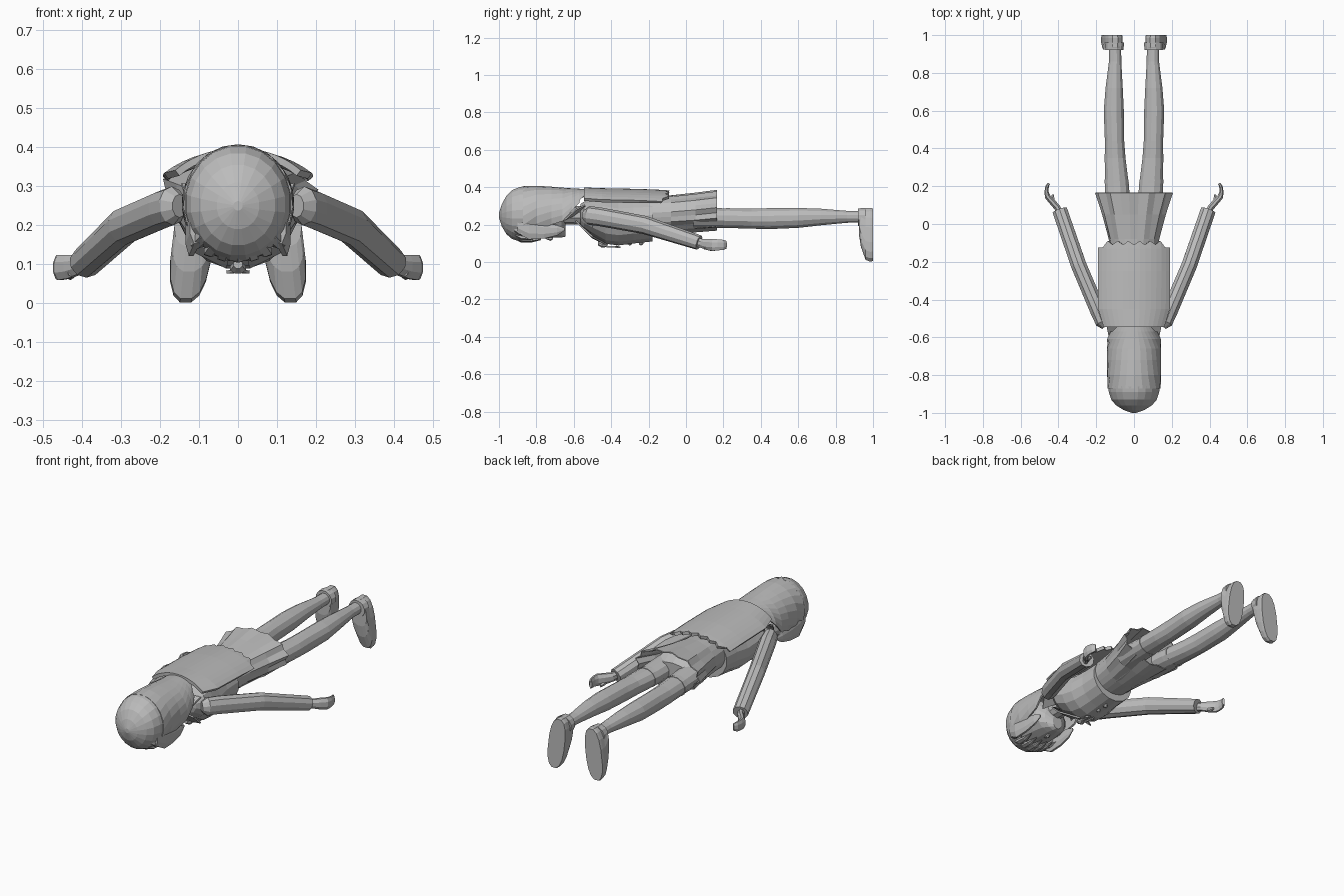
import bpy, bmesh, math
from mathutils import Vector

grey = bpy.data.materials.new("plain grey")
grey.diffuse_color = (0.5, 0.5, 0.5, 1)


def finish(name, bm, thick=0):
    bmesh.ops.recalc_face_normals(bm, faces=bm.faces)
    me = bpy.data.meshes.new(name)
    bm.to_mesh(me)
    bm.free()
    me.materials.append(grey)
    ob = bpy.data.objects.new(name, me)
    bpy.context.collection.objects.link(ob)
    if thick:
        mod = ob.modifiers.new("thickness", 'SOLIDIFY')
        mod.thickness = thick
        mod.offset = 0
    return ob


def skin(bm, rows, closed):
    n = len(rows[0])
    for a, b in zip(rows, rows[1:]):
        for i in range(n if closed else n - 1):
            j = (i + 1) % n
            bm.faces.new((a[i], a[j], b[j], b[i]))


def bulge(t, power):
    return math.copysign(abs(t) ** power, t)


def loft(name, rings, n=12, side=1, follow=False, skew=0, pleat=0, caps=True, power=1):
    """Rings are (x, y, z, half width, half height), set across y or across the path."""
    bm = bmesh.new()
    rows = []
    pts = [Vector(r[:3]) for r in rings]
    for k, (x, y, z, w, h) in enumerate(rings):
        u, v = Vector((1, 0, 0)), Vector((0, 0, 1))
        if follow:
            d = (pts[min(k + 1, len(pts) - 1)] - pts[max(k - 1, 0)]).normalized()
            u = d.cross(v).normalized()
            v = u.cross(d)
        row = []
        for i in range(n):
            a = 2 * math.pi * (i + 0.5) / n
            f = 1 - (pleat * k / (len(rings) - 1) if i % 2 else 0)
            p = pts[k] + u * (w * f * bulge(math.cos(a), power)) + v * (h * f * bulge(math.sin(a), power))
            p.x += skew * (0.29 - p.z)
            row.append(bm.verts.new((p.x * side, p.y, p.z)))
        rows.append(row)
    skin(bm, rows, True)
    if caps:
        bm.faces.new(rows[0])
        bm.faces.new(rows[-1])
    return finish(name, bm)


def shell(name, rings, n=16, scallop=0, thick=0.01):
    """Open arched sheet; rings are (y, z centre, half width, height, half angle)."""
    bm = bmesh.new()
    rows = []
    for k, (y, z, w, h, deg) in enumerate(rings):
        row = []
        for i in range(n + 1):
            t = 2 * i / n - 1
            a = math.radians(deg) * t
            dy = 0
            if k == len(rings) - 1:
                dy = scallop * (i % 2) + .05 * max(0, abs(t) - .8) / .2
            row.append(bm.verts.new((w * math.sin(a), y - dy, z + h * math.cos(a))))
        rows.append(row)
    skin(bm, rows, False)
    return finish(name, bm, thick)


def sheet(name, corners, side=1, thick=0.008):
    bm = bmesh.new()
    bm.faces.new([bm.verts.new((x * side, y, z)) for x, y, z in corners])
    return finish(name, bm, thick)


# Head: crown of the hair, hair shell open at the face, face and neck
loft("hair_crown", [(0, -1.0, .25, .012, .012), (0, -.985, .25, .055, .06), (0, -.96, .252, .096, .104),
                    (0, -.93, .254, .122, .132), (0, -.89, .256, .135, .147), (0, -.86, .257, .138, .15)], 20)
shell("hair_back", [(-.87, .256, .136, .146, 150), (-.8, .256, .139, .147, 125), (-.72, .255, .139, .143, 112),
                    (-.66, .255, .139, .138, 105), (-.61, .255, .139, .134, 82), (-.57, .255, .135, .132, 62),
                    (-.53, .255, .13, .13, 50)])
loft("face", [(0, -.87, .25, .12, .13), (0, -.82, .245, .126, .12), (0, -.76, .24, .124, .113),
              (0, -.70, .225, .105, .096), (0, -.665, .2, .07, .07), (0, -.645, .175, .03, .04)], 16)
loft("nose", [(0, -.75, .13, .004, .006), (0, -.725, .126, .01, .013), (0, -.712, .13, .006, .008)], 6)
loft("neck", [(0, -.7, .25, .045, .048), (0, -.53, .25, .05, .05)], 10)

# Fringe tufts over the brow
for i in range(-3, 4):
    x = i * .034
    z = .25 - .138 * math.sqrt(1 - (x / .15) ** 2)
    loft("fringe_tuft", [(x * .8, -.92, z + .03, .02, .02), (x, -.88, z + .005, .022, .013),
                         (x * 1.05, -.83, z + .002, .018, .01), (x * 1.08, -.775, z + .008, .003, .003)], 6)

# Torso with jacket, and the pleated skirt
loft("jacket", [(0, -.565, .255, .06, .055), (0, -.545, .25, .12, .075), (0, -.5, .24, .158, .1),
                (0, -.43, .225, .15, .13), (0, -.36, .215, .143, .128), (0, -.28, .222, .132, .125),
                (0, -.18, .228, .132, .12)], 16)
loft("hips", [(0, -.2, .25, .112, .1), (0, -.05, .255, .13, .1), (0, .06, .25, .14, .085),
              (0, .12, .24, .12, .06)], 14)
skirt = loft("skirt", [(0, -.2, .25, .118, .102), (0, -.08, .255, .135, .103), (0, .05, .265, .17, .107),
                       (0, .165, .277, .208, .11)], 24, pleat=.1, caps=False)
skirt.modifiers.new("thickness", 'SOLIDIFY').thickness = .006

# Long hair lying over the back with a scalloped end
shell("long_hair", [(-.545, .2, .22, .19, 45), (-.45, .2, .252, .186, 47), (-.25, .195, .255, .187, 47),
                    (-.13, .195, .255, .182, 47), (-.09, .195, .25, .18, 46)], 14, .02, .018)

# Scarf knot and jacket buttons on the chest
loft("scarf_knot", [(0, -.47, .1, .012, .012), (0, -.45, .09, .022, .014), (0, -.42, .09, .012, .01)], 8)
for y in (-.37, -.3, -.24):
    loft("button", [(0, y - .012, .1, .006, .006), (0, y, .097, .012, .01), (0, y + .012, .102, .006, .006)], 8)

for s in (1, -1):
    # Locks framing the face
    loft("side_lock", [(.105, -.9, .2, .02, .05), (.12, -.84, .175, .016, .058), (.12, -.76, .168, .014, .046),
                       (.118, -.69, .17, .011, .03), (.114, -.65, .175, .004, .008)], 8, s)
    # Collar wing, lapel and scarf tail
    sheet("collar_wing", [(.05, -.6, .25), (.1, -.65, .225), (.135, -.59, .28), (.145, -.54, .305), (.09, -.54, .3)], s)
    sheet("lapel", [(.05, -.59, .22), (.11, -.56, .19), (.115, -.5, .135), (.03, -.42, .092), (.02, -.5, .13)], s)
    sheet("scarf_tail", [(.005, -.44, .084), (.03, -.37, .08), (.012, -.35, .08)], s)
    # Sleeve, bent at the elbow
    loft("sleeve", [(.15, -.54, .25, .025, .03), (.168, -.52, .25, .038, .05), (.19, -.46, .242, .044, .05),
                    (.292, -.22, .198, .043, .049), (.392, .07, .104, .042, .04)], 10, s, True)
    # Hand with curled fingers and thumb
    loft("palm", [(.385, .04, .11, .018, .025), (.405, .085, .1, .018, .026), (.435, .12, .094, .018, .033),
                  (.458, .145, .092, .016, .035), (.463, .17, .092, .012, .032), (.46, .2, .092, .01, .029),
                  (.45, .215, .092, .007, .022)], 8, s, True)
    loft("thumb", [(.425, .1, .08, .012, .012), (.43, .135, .07, .01, .011), (.43, .155, .067, .006, .007)], 6, s, True)
    # Leg, stocking edge and shoe
    loft("leg", [(.085, .04, .24, .07, .06), (.09, .2, .235, .066, .054), (.1, .35, .232, .057, .055),
                 (.103, .44, .232, .053, .058), (.107, .6, .236, .055, .055), (.105, .72, .241, .047, .046),
                 (.1, .86, .242, .034, .033), (.1, .95, .242, .033, .032)], 12, s)
    loft("stocking_edge", [(.092, .215, .235, .067, .056), (.093, .235, .235, .066, .056)], 12, s)
    loft("shoe", [(.103, .925, .215, .05, .07), (.101, .935, .185, .052, .105), (.1, .96, .15, .053, .14),
                  (.1, .985, .146, .053, .146), (.1, 1.0, .146, .051, .143)], 16, s, skew=.12, power=.8)
    loft("shoe_collar", [(.104, .92, .24, .05, .048), (.104, .96, .24, .053, .05)], 12, s)
